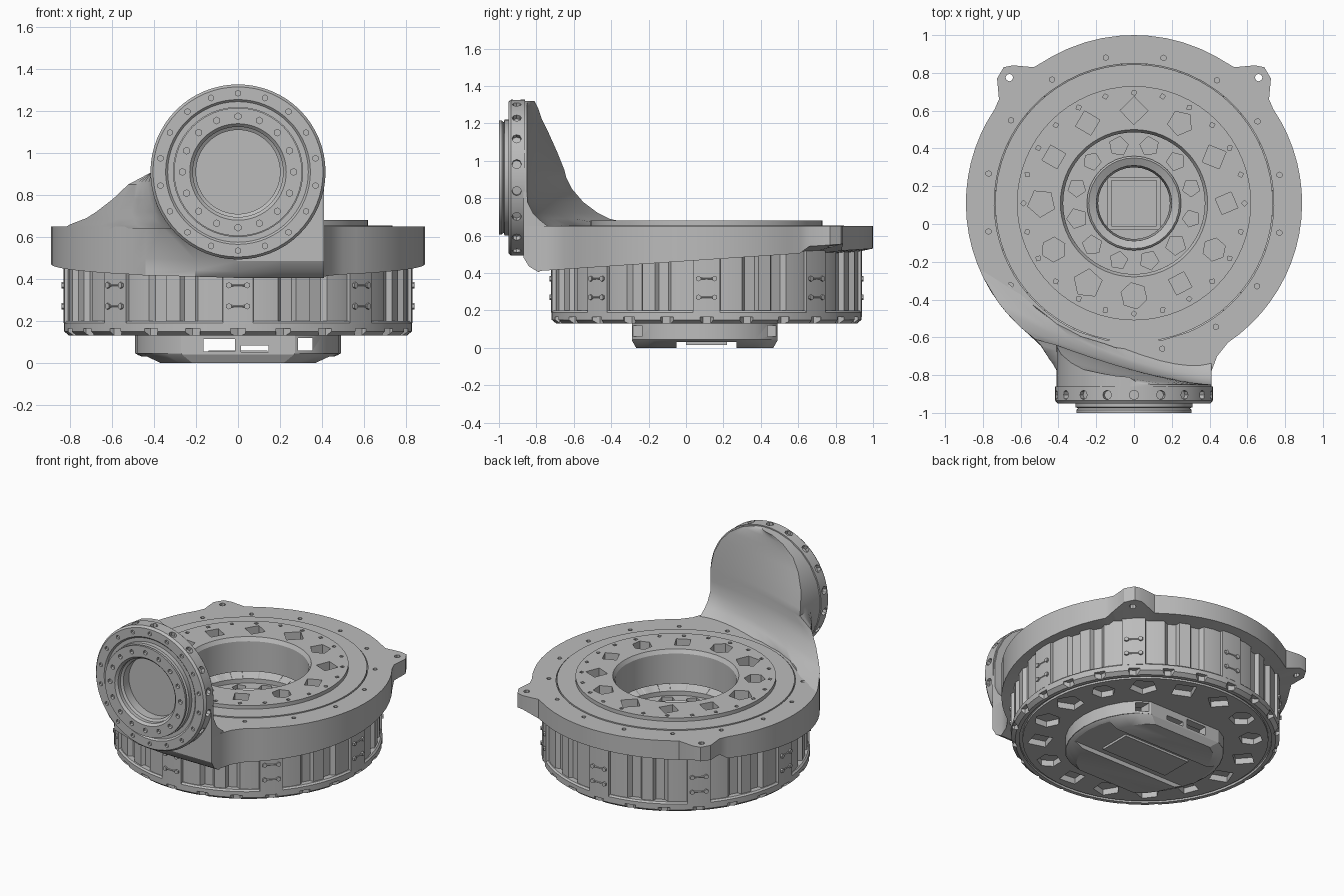
import bpy, bmesh, random
from math import sin, cos, pi, radians, sqrt, hypot
from mathutils import Matrix, Vector

random.seed(4)
if "Cube" in bpy.data.objects:
    bpy.data.objects.remove(bpy.data.objects["Cube"], do_unlink=True)

CY = 0.11      # y of the main turning axis
PORT_Z = 0.91  # height of the side port axis
RIM = 0.89     # radius of the upper housing
NECK = 0.41    # half width of the neck behind the port

steel = bpy.data.materials.new("machined_grey")
steel.use_nodes = True
steel.diffuse_color = (0.5, 0.5, 0.5, 1)
steel.node_tree.nodes["Principled BSDF"].inputs["Base Color"].default_value = (0.5, 0.5, 0.5, 1)


def finish(bm, name, smooth=30):
    bmesh.ops.remove_doubles(bm, verts=bm.verts, dist=1e-5)
    bmesh.ops.recalc_face_normals(bm, faces=bm.faces)
    mesh = bpy.data.meshes.new(name)
    bm.to_mesh(mesh)
    bm.free()
    mesh.materials.append(steel)
    ob = bpy.data.objects.new(name, mesh)
    bpy.context.collection.objects.link(ob)
    activate(ob)
    if smooth:
        bpy.ops.object.shade_smooth_by_angle(angle=radians(smooth))
    return ob


def activate(ob):
    bpy.ops.object.select_all(action='DESELECT')
    ob.select_set(True)
    bpy.context.view_layer.objects.active = ob


def loft(name, loops, tube=False, smooth=30):
    """Skin loops of equal length; cap the ends, or close them as a tube."""
    bm = bmesh.new()
    rows = [[bm.verts.new(p) for p in loop] for loop in loops]
    pairs = list(zip(rows, rows[1:])) + ([(rows[-1], rows[0])] if tube else [])
    for a, b in pairs:
        for i in range(len(a)):
            j = (i + 1) % len(a)
            bm.faces.new((a[i], a[j], b[j], b[i]))
    if not tube:
        bm.faces.new(rows[0])
        bm.faces.new(rows[-1])
    return finish(bm, name, smooth)


def lathe(name, profile, matrix, n=64):
    """Turn a closed (radius, height) profile around the local z axis."""
    bm = bmesh.new()
    rings = [[bm.verts.new((r * cos(2 * pi * i / n), r * sin(2 * pi * i / n), z))
              for i in range(n)] for r, z in profile]
    for k, a in enumerate(rings):
        m = (k + 1) % len(rings)
        if profile[k][0] == 0 and profile[m][0] == 0:
            continue
        for i in range(n):
            j = (i + 1) % n
            bm.faces.new((a[i], a[j], rings[m][j], rings[m][i]))
    bm.transform(matrix)
    return finish(bm, name)


def polar(r, degrees, z=0):
    return Vector((r * cos(radians(degrees)), CY + r * sin(radians(degrees)), z))


def peg(bm, pos, r, depth, n=6, axis=(0, 0, 1), turn=0):
    rot = Vector(axis).to_track_quat('Z', 'Y').to_matrix().to_4x4()
    bmesh.ops.create_cone(bm, cap_ends=True, segments=n, radius1=r, radius2=r, depth=depth,
                          matrix=Matrix.Translation(pos) @ rot @ Matrix.Rotation(turn, 4, 'Z'))


def block(bm, centre, size):
    bmesh.ops.create_cube(bm, size=1, matrix=Matrix.Translation(centre) @ Matrix.Diagonal((*size, 1)))


def carve(ob, bm):
    cutter = finish(bm, "cutter", 0)
    cutter.hide_render = True
    mod = ob.modifiers.new("carve", 'BOOLEAN')
    mod.operation, mod.solver, mod.object = 'DIFFERENCE', 'EXACT', cutter
    activate(ob)
    bpy.ops.object.modifier_apply(modifier=mod.name)
    bpy.data.objects.remove(cutter, do_unlink=True)


def round_x(z):
    return sqrt(max(0, NECK ** 2 - (z - PORT_Z) ** 2))


# Upper housing: round rim with a front neck and two rear ears
half = [(0.2, -0.87), (NECK, -0.87), (NECK, -0.78), (0.44, -0.7)]
half += [polar(RIM, a)[:2] for a in range(-56, 35, 5)]
half += [(0.715, 0.66), (0.725, 0.77), (0.69, 0.83), (0.64, 0.84), (0.53, 0.83)]
half += [polar(RIM, a)[:2] for a in range(61, 90, 6)]
outline = half + [(0, CY + RIM)] + [(-x, y) for x, y in reversed(half)]


def neck(x, y, z):
    """The left side of the neck follows the round port."""
    if x < 0 and y < -0.8:
        x = max(x, -round_x(z))
    elif x < 0 and y < -0.75:
        x = (x - round_x(z)) / 2
    return (x, y, z)


def underside(x, y, lift, tuck):
    z = NECK + 0.067 * (y + 0.8) + lift
    if y > 0.65 and abs(x) > 0.6:       # ears are thinner than the rim
        z += 0.035
    x, _, z = neck(x, y, z)
    return (x, y + tuck if y < -0.8 else y, z)


def inward(x, y, r, z):
    d = hypot(x, y - CY)
    return (x * r / d, CY + (y - CY) * r / d, z)


housing = loft("upper_housing", [
    [underside(x, y, 0, 0.08) for x, y in outline],
    [underside(x, y, 0.03, 0.03) for x, y in outline],
    [underside(x, y, 0.08, 0) for x, y in outline],
    [neck(x, y, 0.65) for x, y in outline],
    [inward(x, y, 0.74, 0.65) for x, y in outline],
    [inward(x, y, 0.74, 0.5) for x, y in outline]], tube=True)
holes = bmesh.new()
for i in range(16):
    peg(holes, polar(0.785, 22.5 * i + 11, 0.65), 0.015, 0.06)
for s in (-1, 1):
    peg(holes, (s * 0.66, 0.775, 0.6), 0.02, 0.4, 8)
carve(housing, holes)


# Port wall: horizontal slices sweeping from the port down into the rim
def rim_x(y):
    if y < -0.78:
        return NECK
    if y < -0.63:
        return NECK + (y + 0.78) * 0.6
    return sqrt(RIM ** 2 - (y - CY) ** 2)


def left_x(y, z):
    if z >= PORT_Z:
        return -min(round_x(z), rim_x(y))
    blend = min(1, (y + 0.87) / 0.15)
    return -(round_x(z) + (rim_x(y) - round_x(z)) * blend)


sweep = [(0.64, -0.20), (0.66, -0.28), (0.69, -0.41), (0.72, -0.47), (0.78, -0.55),
         (0.85, -0.61), (0.91, -0.64), (0.95, -0.65), (1.05, -0.69), (1.15, -0.735),
         (1.22, -0.77), (1.28, -0.79), (1.31, -0.805), (1.319, -0.81)]
slices = []
for z, y_left in sweep:
    c = round_x(max(z, PORT_Z))
    loop = [Vector((c, -0.87, z))]
    for k in range(9):
        y = -0.87 + (y_left + 0.87) * k / 8
        loop.append(Vector((left_x(y, z), y, z)))
    left = loop[-1]
    right = Vector((c, -0.85 + 5 * max(0, 0.8 - z) ** 2, z))
    bend = Vector((0.25 * c, -0.83, z))
    for k in range(1, 13):
        t = k / 12
        p = left * (1 - t) ** 2 + bend * 2 * t * (1 - t) + right * t * t
        d = hypot(p.x, p.y - CY)        # keep clear of the turntable
        loop.append(Vector(inward(p.x, p.y, max(d, 0.76), z)))
    slices.append(loop)
loft("port_wall", slices, smooth=40)

# Side port: bolted ring, raised lip and shallow bore
port = lathe("side_port", [
    (0, 0.86), (0.417, 0.86), (0.417, 0.935), (0.405, 0.95), (0.345, 0.95),
    (0.335, 0.94), (0.31, 0.94), (0.31, 0.97), (0.295, 0.975), (0.305, 0.985), (0.305, 1),
    (0.23, 1), (0.215, 0.985), (0.215, 0.96), (0.2, 0.95), (0.2, 0.89), (0, 0.89)],
    Matrix.Translation((0, 0, PORT_Z)) @ Matrix.Rotation(pi / 2, 4, 'X'))
holes = bmesh.new()
for i in range(18):
    a = 2 * pi * (i + 0.5) / 18
    d = Vector((cos(a), 0, sin(a)))
    up = Vector((0, 0, PORT_Z))
    peg(holes, up + d * 0.415 + Vector((0, -0.905, 0)), 0.025, 0.05, 8, d)
    peg(holes, up + d * 0.375 + Vector((0, -0.95, 0)), 0.014, 0.03, 6, (0, 1, 0))
for i in range(16):
    a = 2 * pi * i / 16
    peg(holes, (0.265 * cos(a), -1, PORT_Z + 0.265 * sin(a)), 0.016, 0.04, 6, (0, 1, 0))
carve(port, holes)

# Turntable disc with irregular pockets around the bore
table = lathe("turntable", [
    (0.375, 0.45), (0.375, 0.655), (0.39, 0.68), (0.62, 0.68), (0.62, 0.655),
    (0.735, 0.655), (0.735, 0.45)], Matrix.Translation((0, CY, 0)))
holes = bmesh.new()
for i in range(12):
    peg(holes, polar(0.49, 30 * i, 0.66), random.uniform(0.06, 0.078), 0.32,
        random.choice((4, 5, 6)), turn=random.random() * 6)
for i in range(24):
    peg(holes, polar(0.585, 15 * i, 0.68), 0.015, 0.05, 4, turn=random.random())
carve(table, holes)

# Bore floor, pierced around the hub
floor = lathe("bore_floor", [(0.22, 0.34), (0.22, 0.37), (0.38, 0.37), (0.38, 0.34)],
              Matrix.Translation((0, CY, 0)))
holes = bmesh.new()
for i in range(12):
    peg(holes, polar(0.313, 30 * i + 15, 0.36), random.uniform(0.045, 0.056), 0.1, 5, turn=i)
carve(floor, holes)

# Drum with eight bolt strips and ribbed channels between them
steps = [(-5, 0.83), (0, 0.832), (5, 0.83), (5.2, 0.812), (9, 0.815), (13.5, 0.812),
         (15, 0.785), (19, 0.785), (20, 0.81), (25, 0.81), (26, 0.785), (30, 0.785),
         (31.5, 0.812), (36, 0.815), (39.8, 0.812)]
ring = [(45 * k + a, r) for k in range(8) for a, r in steps]
loft("drum", [[polar(r, a, 0.19) for a, r in ring], [polar(r, a, 0.56) for a, r in ring],
              [polar(0.375, a, 0.4) for a, r in ring],
              [polar(0.375, a, 0.19) for a, r in ring]], tube=True, smooth=20)

bolts = bmesh.new()
for k in range(8):
    out = polar(1, 45 * k) - Vector((0, CY, 0))
    for z in (0.27, 0.37):
        for s in (-3, 3):
            peg(bolts, polar(0.831, 45 * k + s, z), 0.015, 0.02, 6, out)
        peg(bolts, polar(0.83, 45 * k, z), 0.005, 0.08, 4, (-out.y, out.x, 0))
finish(bolts, "drum_bolts")

# Base plate with pockets and a groove beneath, and a notched edge
base = lathe("base_plate", [
    (0.25, 0.13), (0.76, 0.13), (0.76, 0.145), (0.78, 0.145), (0.78, 0.13), (0.805, 0.13),
    (0.83, 0.15), (0.83, 0.19), (0.82, 0.2), (0.25, 0.2)], Matrix.Translation((0, CY, 0)))
holes = bmesh.new()
for i in range(16):
    peg(holes, polar(0.65, 22.5 * i + 4, 0.13), random.uniform(0.075, 0.09), 0.08,
        random.choice((4, 5, 6)), turn=random.random() * 6)
for i in range(24):
    peg(holes, polar(0.835, 15 * i, 0.13), 0.04, 0.07, 6)
carve(base, holes)

lathe("centre_hub", [(0.19, 0.13), (0.25, 0.13), (0.25, 0.39), (0.24, 0.4), (0.2, 0.38)],
      Matrix.Translation((0, CY, 0)), 32)

# Bottom boss: flat-sided ring with windows over a channelled cover
def boss_loop(sx, sy, z):
    pts = [(0.49 * cos(2 * pi * i / 32), 0.49 * sin(2 * pi * i / 32)) for i in range(32)]
    return [(x * sx, CY - 0.01 + max(-0.39, min(0.39, y)) * sy, z) for x, y in pts]


wall = loft("boss_wall", [boss_loop(1, 1, 0.045), boss_loop(1, 1, 0.14),
                          boss_loop(0.86, 0.86, 0.14), boss_loop(0.86, 0.86, 0.045)], tube=True)
windows = bmesh.new()
for x, z, w, h in ((-0.09, 0.085, 0.15, 0.06), (0.08, 0.068, 0.13, 0.03), (0.32, 0.09, 0.07, 0.06)):
    block(windows, (x, CY, z), (w, 2, h))
carve(wall, windows)

cover = loft("boss_cover", [boss_loop(0.8, 0.94, 0), boss_loop(0.98, 1, 0.04),
                            boss_loop(1, 1, 0.048)])
channel = bmesh.new()
block(channel, (0, CY, 0), (2, 0.32, 0.06))
carve(cover, channel)

frame = bmesh.new()
for s in (-1, 1):
    block(frame, (s * 0.13, CY, 0.05), (0.02, 0.28, 0.02))
    block(frame, (0, CY + s * 0.13, 0.05), (0.28, 0.02, 0.02))
block(frame, (0, CY, 0.025), (0.5, 0.22, 0.02))
finish(frame, "boss_frame", 0)
